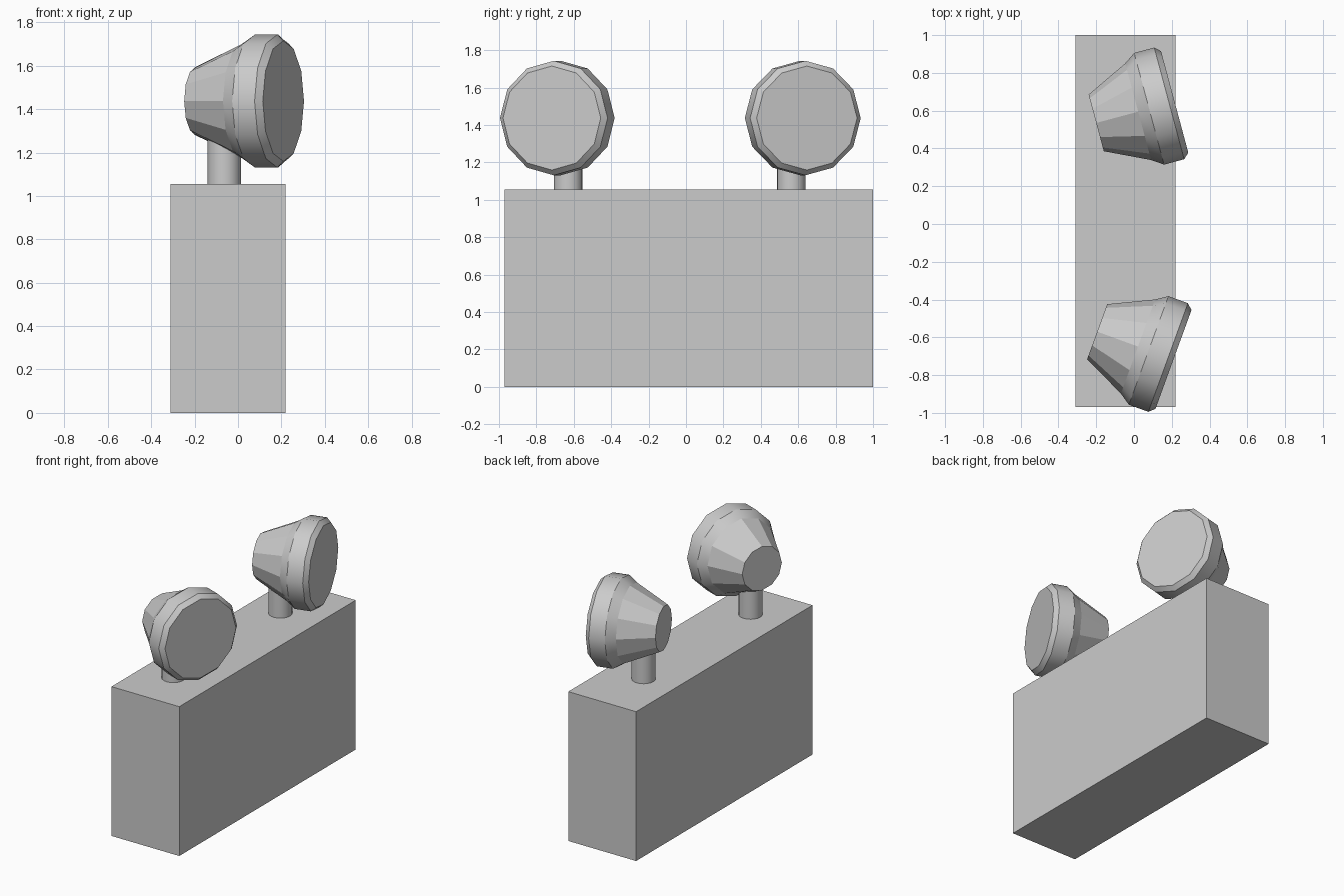
import bpy, bmesh, math
from mathutils import Matrix, Vector

if "Cube" in bpy.data.objects:
    bpy.data.objects.remove(bpy.data.objects["Cube"])


def make_object(name, bm):
    bmesh.ops.recalc_face_normals(bm, faces=bm.faces[:])
    mesh = bpy.data.meshes.new(name)
    bm.to_mesh(mesh)
    bm.free()
    obj = bpy.data.objects.new(name, mesh)
    bpy.context.collection.objects.link(obj)
    return obj


def box(name, lo, hi):
    bm = bmesh.new()
    lo, hi = Vector(lo), Vector(hi)
    bmesh.ops.create_cube(bm, size=1, matrix=Matrix.Translation((lo + hi) / 2)
                          @ Matrix.Diagonal((*(hi - lo), 1)))
    return make_object(name, bm)


def turned(name, profile, sides, smooth_bands, matrix):
    """Closed solid turned around local z from (radius, height) rings."""
    bm = bmesh.new()
    rings = [[bm.verts.new((r * math.cos(2 * math.pi * i / sides),
                            r * math.sin(2 * math.pi * i / sides), h))
              for i in range(sides)] for r, h in profile]
    for band, (a, b) in enumerate(zip(rings, rings[1:])):
        for i in range(sides):
            j = (i + 1) % sides
            face = bm.faces.new((a[i], a[j], b[j], b[i]))
            face.smooth = band in smooth_bands
    bm.faces.new(rings[0][::-1])
    bm.faces.new(rings[-1])
    # keep the ring edges crisp
    for ring in rings:
        for i in range(sides):
            bm.edges.get((ring[i], ring[(i + 1) % sides])).smooth = False
    bm.transform(matrix)
    return make_object(name, bm)


# Battery housing
box("housing", (-0.31, -0.97, 0), (0.22, 1.0, 1.055))

# Lamp head profile: tapered back, flared lip, rim, bevel to the lens
HEAD = [(0.155, 0), (0.265, 0.23), (0.306, 0.29), (0.306, 0.40), (0.278, 0.43)]
POST = [(0.077, 1.05), (0.077, 1.30)]

# side, post y, head back centre, swivel angle
for side, post_y, back, angle in (
        ("left", -0.63, (-0.195, -0.57, 1.437), -20),
        ("right", 0.563, (-0.20, 0.535, 1.437), 15)):
    turned(side + "_post", POST, 20, {0},
           Matrix.Translation((-0.063, post_y, 0)))
    turned(side + "_lamp_head", HEAD, 12, {1, 2, 3},
           Matrix.Translation(back)
           @ Matrix.Rotation(math.radians(angle), 4, 'Z')
           @ Matrix.Rotation(math.radians(90), 4, 'Y'))
